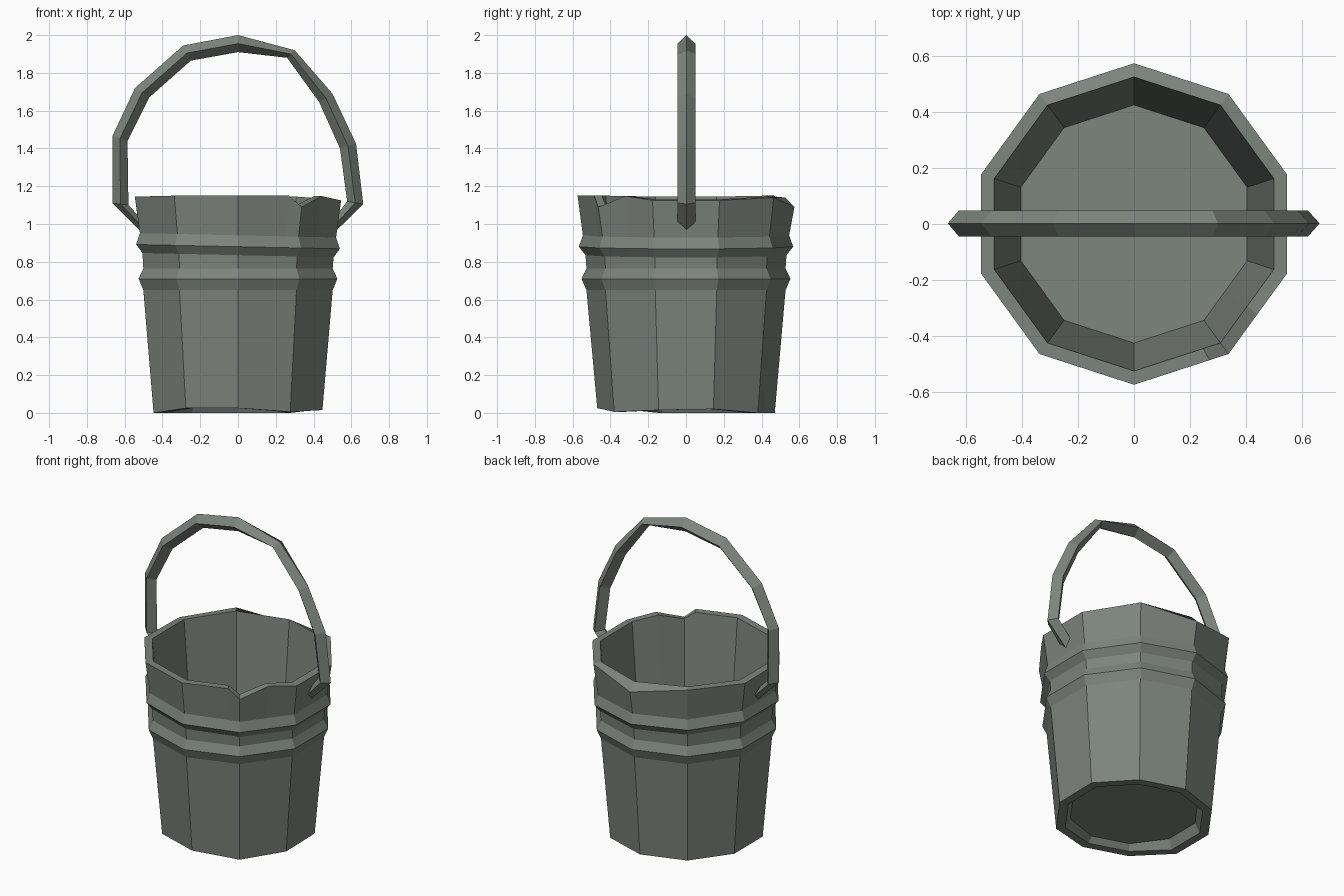
import bpy, bmesh, math
from mathutils import Vector

if "Cube" in bpy.data.objects:
    bpy.data.objects.remove(bpy.data.objects["Cube"])

mat = bpy.data.materials.new("weathered grey")
mat.diffuse_color = (0.205, 0.232, 0.207, 1)
mat.use_nodes = True
mat.node_tree.nodes["Principled BSDF"].inputs["Base Color"].default_value = mat.diffuse_color


def finish(name, bm):
    bmesh.ops.recalc_face_normals(bm, faces=bm.faces[:])
    me = bpy.data.meshes.new(name)
    bm.to_mesh(me)
    bm.free()
    me.materials.append(mat)
    ob = bpy.data.objects.new(name, me)
    bpy.context.collection.objects.link(ob)


def bridge(bm, rings):
    for a, b in zip(rings, rings[1:]):
        n = len(a)
        for i in range(n):
            bm.faces.new((a[i], a[(i + 1) % n], b[(i + 1) % n], b[i]))


# Ten staves; per corner: angle, foot height, outer rim height, inner rim height
corners = [(-162, 0.00, 1.145, 1.145), (-126, 0.025, 1.15, 1.15), (-90, 0.025, 1.15, 1.15),
           (-54, 0.005, 1.09, 1.10), (-18, 0.015, 1.125, 1.13), (18, 0.02, 1.125, 1.13),
           (54, 0.00, 1.14, 1.145), (90, 0.00, 1.09, 1.14), (126, 0.00, 1.15, 1.15),
           (162, 0.00, 1.14, 1.145)]
cols = []
for ang, foot, zo, zi in corners:
    a = math.radians(ang)
    cols.append((Vector((math.cos(a), math.sin(a), 0)), foot, zo, zi))
# Extra columns on the flat staves either side of the chipped corner
c90, c54, c18 = cols[2:5]
cols.insert(4, (c54[0].lerp(c18[0], 0.5), 0.01, 1.148, 1.148))
cols.insert(3, (c54[0].lerp(c90[0], 0.2), 0.01, 1.15, 1.15))

# Bucket body: radius and height going from the underside recess up, over the rim and down inside
profile = [(0.385, 0.06), (0.415, "foot"), (0.47, "foot"), (0.527, 0.65), (0.553, 0.71),
           (0.527, 0.765), (0.532, 0.835), (0.567, 0.88), (0.546, 0.94),
           (0.574, "outer"), (0.525, "inner"), (0.425, 0.10)]
bm = bmesh.new()
rings = []
for r, h in profile:
    ring = []
    for d, foot, zo, zi in cols:
        if isinstance(h, str):
            z = {"foot": foot, "outer": zo, "inner": zi}[h]
        else:
            z = h - (0.012 * d.x if h > 0.8 else 0)   # upper hoop sits slightly tilted
        ring.append(bm.verts.new((d.x * r, d.y * r, z)))
    rings.append(ring)
bridge(bm, rings)
bm.faces.new(rings[0])
bm.faces.new(rings[-1])
finish("bucket", bm)

# Handle: diamond section swept along paired outer and inner ridge points
outer = [(-0.50, 0.945), (-0.665, 1.11), (-0.665, 1.465), (-0.545, 1.72), (-0.29, 1.945), (0, 2.0),
         (0.30, 1.92), (0.50, 1.69), (0.625, 1.425), (0.663, 1.105), (0.50, 0.945)]
inner = [(-0.495, 1.01), (-0.58, 1.10), (-0.585, 1.44), (-0.47, 1.67), (-0.25, 1.865), (0, 1.91),
         (0.26, 1.88), (0.43, 1.645), (0.54, 1.40), (0.578, 1.12), (0.495, 1.01)]
bm = bmesh.new()
rings = []
for (xo, zo), (xi, zi) in zip(outer, inner):
    xm, zm = (xo + xi) / 2, (zo + zi) / 2
    rings.append([bm.verts.new(p) for p in
                  ((xo, 0.002, zo), (xm, 0.049, zm), (xi, 0.002, zi), (xm, -0.045, zm))])
bridge(bm, rings)
bm.faces.new(rings[0])
bm.faces.new(rings[-1])
finish("handle", bm)
